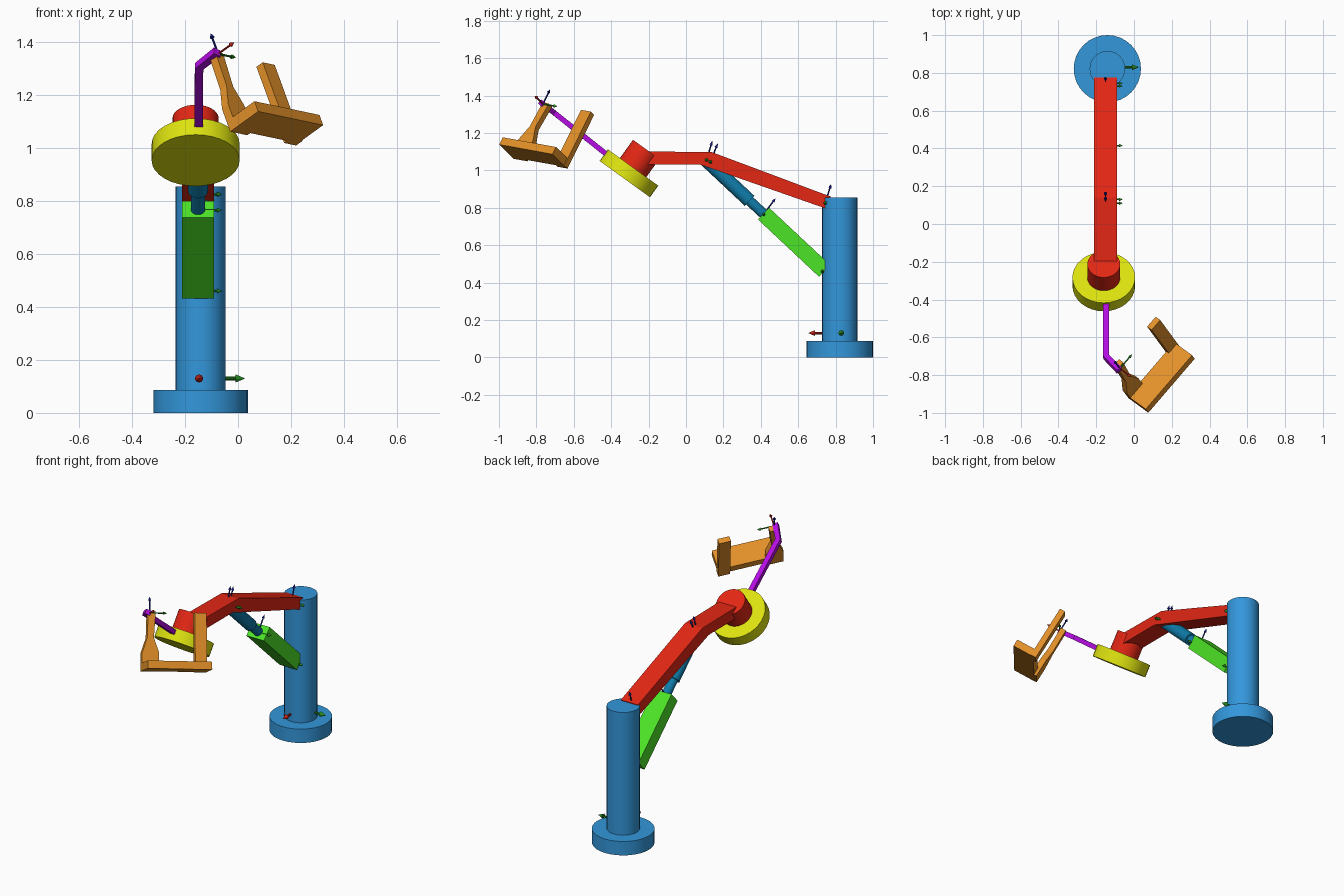
import bpy, bmesh, math
from mathutils import Vector, Matrix

if "Cube" in bpy.data.objects:
    bpy.data.objects.remove(bpy.data.objects["Cube"])

def mat(name, r, g, b):
    m = bpy.data.materials.new(name)
    m.diffuse_color = (r, g, b, 1)
    m.use_nodes = True
    m.node_tree.nodes["Principled BSDF"].inputs["Base Color"].default_value = m.diffuse_color
    return m

BLUE = mat("sky_blue", .033, .31, .71)
RED = mat("red", .77, .02, .007)
YELLOW = mat("yellow", .73, .77, .005)
GREEN = mat("bright_green", .073, .77, .02)
TEAL = mat("deep_teal", .005, .20, .40)
PURPLE = mat("purple", .46, .004, .77)
ORANGE = mat("orange", .77, .28, .022)
AX_R = mat("axis_red", .5, .015, .01)
AX_G = mat("axis_green", .02, .27, .015)
AX_B = mat("axis_blue", .005, .01, .25)

def finish(bm, name, material, smooth=False):
    bmesh.ops.recalc_face_normals(bm, faces=bm.faces[:])
    me = bpy.data.meshes.new(name)
    bm.to_mesh(me)
    bm.free()
    ob = bpy.data.objects.new(name, me)
    bpy.context.collection.objects.link(ob)
    me.materials.append(material)
    if smooth:
        bpy.context.view_layer.objects.active = ob
        ob.select_set(True)
        bpy.ops.object.shade_smooth_by_angle(angle=math.radians(30))
        ob.select_set(False)
    return ob

def add_rod(bm, p, q, r1, r2=None, n=32):
    """Cylinder or cone from p to q."""
    p, q = Vector(p), Vector(q)
    rot = (q - p).to_track_quat('Z', 'Y').to_matrix().to_4x4()
    bmesh.ops.create_cone(bm, cap_ends=True, segments=n, radius1=r1,
                          radius2=r1 if r2 is None else r2, depth=(q - p).length,
                          matrix=Matrix.Translation((p + q) / 2) @ rot)

def add_prism(bm, pts, depth):
    """Extrude a planar outline along the vector depth."""
    a = [bm.verts.new(p) for p in pts]
    b = [bm.verts.new(Vector(p) + Vector(depth)) for p in pts]
    bm.faces.new(a)
    bm.faces.new(b[::-1])
    for i in range(len(a)):
        j = (i + 1) % len(a)
        bm.faces.new((a[i], a[j], b[j], b[i]))

# Pedestal: wide foot and column
bm = bmesh.new()
add_rod(bm, (-.141, .822, 0), (-.141, .822, .087), .178)
add_rod(bm, (-.141, .822, .08), (-.141, .822, .855), .094)
finish(bm, "pedestal", BLUE, True)

# Bent main arm with wrist drum
bm = bmesh.new()
arm = [(.775, .859), (.139, 1.097), (-.205, 1.101), (-.205, 1.031), (.075, 1.031), (.75, .795)]
add_prism(bm, [(-.211, y, z) for y, z in arm], (.12, 0, 0))
finish(bm, "main_arm", RED)
axis = Vector((0, .585, .811))
disc = Vector((-.16, -.305, .984))
bm = bmesh.new()
add_rod(bm, disc, disc + axis * .158, .087)
finish(bm, "wrist_drum", RED, True)

# Wrist disc
bm = bmesh.new()
add_rod(bm, disc - axis * .038, disc + axis * .038, .166)
finish(bm, "wrist_disc", YELLOW, True)

# Strut: square sleeve hinged on the column
bm = bmesh.new()
sleeve = [(.385, .737), (.711, .431), (.770, .495), (.444, .800)]
add_prism(bm, [(-.211, y, z) for y, z in sleeve], (.12, 0, 0))
finish(bm, "strut_sleeve", GREEN)

# Strut: stepped piston up to the arm
bm = bmesh.new()
add_rod(bm, (-.151, .107, 1.055), (-.151, .340, .837), .037)
add_rod(bm, (-.151, .330, .846), (-.151, .430, .753), .027)
finish(bm, "strut_piston", TEAL, True)

# Tool frame axes: length, width, up, from one bottom corner of the tray
L = Vector((.646, .751, -.136)).normalized()
U = Vector((-.31, .42, .85))
U = (U - L * U.dot(L)).normalized()
W = U.cross(L)
O = Vector((.076, -.999, 1.138))

def loc(l, w, u):
    return O + L * l + W * w + U * u

# Thin cranked link, mitred square section
path = [Vector((-.149, -.40, 1.066)), Vector((-.147, -.705, 1.308)), Vector((-.078, -.775, 1.362))]
bm = bmesh.new()
rings = []
for i, p in enumerate(path):
    k = (path[min(i + 1, 2)] - path[max(i - 1, 0)]).normalized()
    s = axis.cross(k).normalized() * .016
    t = k.cross(s).normalized() * .014
    rings.append([bm.verts.new(p + s * a + t * b) for a, b in ((1, 1), (-1, 1), (-1, -1), (1, -1))])
for r0, r1 in zip(rings, rings[1:]):
    for j in range(4):
        bm.faces.new((r0[j], r0[j - 1], r1[j - 1], r1[j]))
bm.faces.new(rings[0])
bm.faces.new(rings[-1])
finish(bm, "cranked_link", PURPLE)

# Tool: tray with a flared bracket and a plain post
bm = bmesh.new()
tray = [(0, 0), (.38, 0), (.38, .045), (0, .045)]
add_prism(bm, [loc(l, 0, u) for l, u in tray], W * .135)
bracket = [(0, 0), (.10, 0), (.10, .11), (.072, .19), (.085, .34), (.04, .34), (.033, .19), (0, .10)]
post = [(.315, 0), (.385, 0), (.385, .337), (.315, .337)]
for outline in (bracket, post):
    add_prism(bm, [loc(l, .117, u) for l, u in outline], W * .034)
finish(bm, "tool_tray", ORANGE)

# Small joint direction arrows
def arrow(name, o, d, length, material, s=1):
    o, d = Vector(o), Vector(d).normalized()
    bm = bmesh.new()
    add_rod(bm, o, o + d * length * .8, .004 * s, n=10)
    add_rod(bm, o + d * length * .8, o + d * length, .009 * s, .001, n=10)
    finish(bm, name, material)

base = (-.147, .83, .13)
arrow("base_axis_forward", base, (0, -1, 0), .175, AX_R, 1.7)
arrow("base_axis_side", base, (1, 0, 0), .172, AX_G, 1.7)
joints = [((-.151, .745, .825), (0, .3, 1)), ((-.151, .11, 1.055), (0, .3, 1)),
          ((-.151, .13, 1.045), (0, .4, 1)), ((-.151, .73, .46), None),
          ((-.151, .415, .765), (0, .6, .8))]
for i, (o, up) in enumerate(joints):
    arrow(f"joint_axis_side_{i}", o, (1, 0, 0), .09, AX_G)
    if up:
        arrow(f"joint_axis_up_{i}", o, up, .105, AX_B)
tip = (-.075, -.765, 1.355)
arrow("tool_axis_out", tip, -W, .085, AX_R)
arrow("tool_axis_side", tip, L, .1, AX_G)
arrow("tool_axis_up", tip, U, .09, AX_B)
